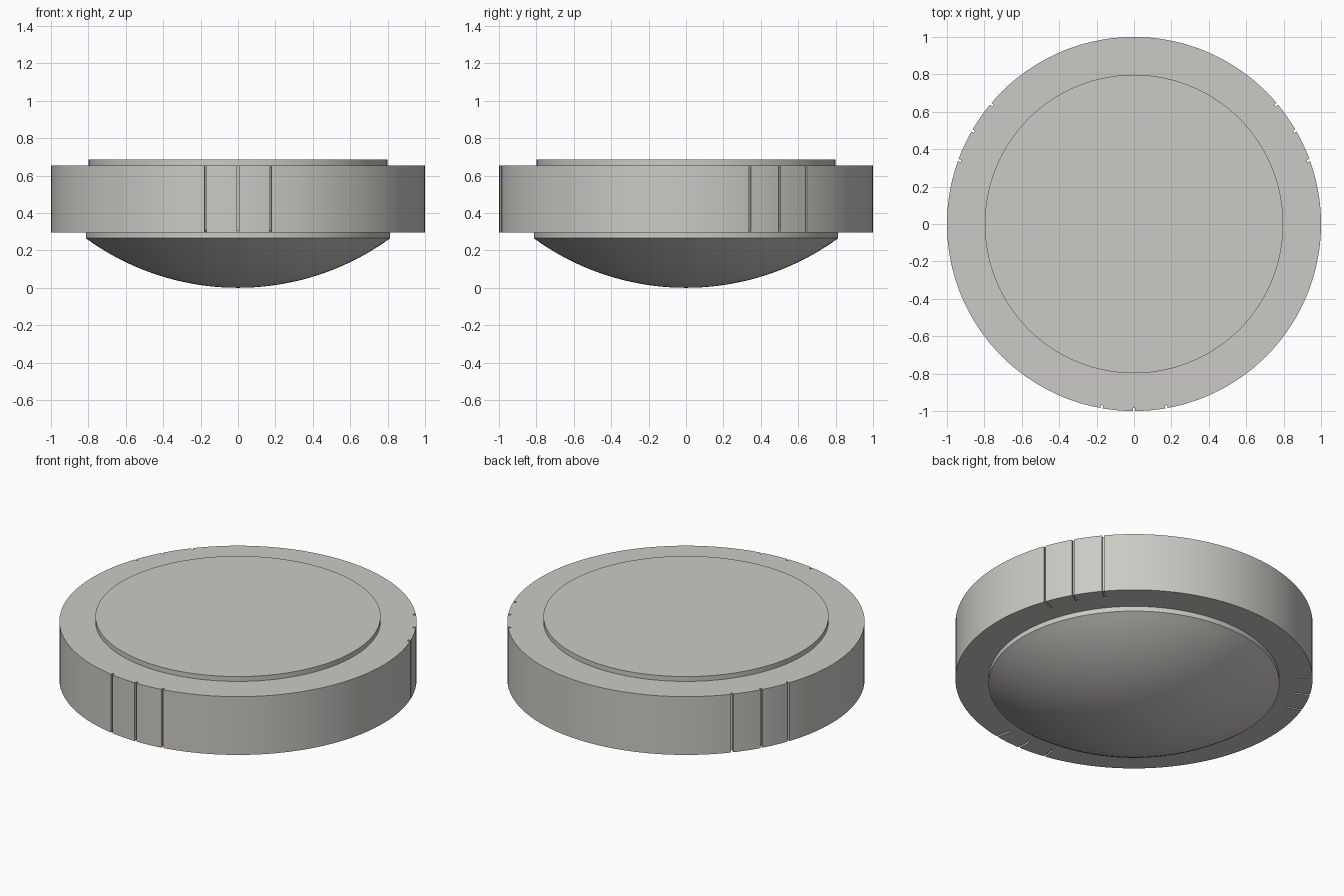
import bpy, bmesh
from math import radians, sin, cos, asin
from mathutils import Matrix, Vector

cube = bpy.data.objects.get("Cube")
if cube:
    bpy.data.objects.remove(cube)

# Single warm grey finish
grey = bpy.data.materials.new("warm_grey")
grey.use_nodes = True
colour = (0.60, 0.59, 0.56, 1)
grey.diffuse_color = colour
grey.node_tree.nodes["Principled BSDF"].inputs["Base Color"].default_value = colour

SEGMENTS = 144
BODY_LOW, BODY_HIGH = 0.295, 0.655


def add_object(name, bm):
    bmesh.ops.recalc_face_normals(bm, faces=bm.faces)
    mesh = bpy.data.meshes.new(name)
    bm.to_mesh(mesh)
    bm.free()
    mesh.materials.append(grey)
    obj = bpy.data.objects.new(name, mesh)
    bpy.context.collection.objects.link(obj)
    return obj


def smooth(obj):
    bpy.ops.object.select_all(action='DESELECT')
    obj.select_set(True)
    bpy.context.view_layer.objects.active = obj
    bpy.ops.object.shade_smooth_by_angle(angle=radians(25))


def disc(name, radius, low, high):
    bm = bmesh.new()
    bmesh.ops.create_cone(bm, cap_ends=True, segments=SEGMENTS, radius1=radius,
                          radius2=radius, depth=high - low,
                          matrix=Matrix.Translation((0, 0, (low + high) / 2)))
    return add_object(name, bm)


def lathe(name, profile):
    bm = bmesh.new()
    verts = [bm.verts.new((r, 0, z)) for r, z in profile]
    edges = [bm.edges.new(pair) for pair in zip(verts, verts[1:])]
    bmesh.ops.spin(bm, geom=verts + edges, cent=(0, 0, 0), axis=(0, 0, 1),
                   angle=radians(360), steps=SEGMENTS, use_merge=True)
    bmesh.ops.remove_doubles(bm, verts=bm.verts, dist=1e-5)
    return add_object(name, bm)


# Main body and raised top plate
body = disc("body_ring", 1.0, BODY_LOW, BODY_HIGH)
top_plate = disc("top_plate", 0.798, BODY_HIGH - 0.03, 0.685)

# Domed underside with a short straight neck
rim, rise = 0.814, 0.265
ball = (rim ** 2 + rise ** 2) / (2 * rise)
limit = asin(rim / ball)
arc = [(ball * sin(limit * i / 20), ball * (1 - cos(limit * i / 20))) for i in range(21)]
dome = lathe("domed_base", arc + [(rim, BODY_LOW + 0.01)])

# Three groups of three grooves: down the side and a little way under the rim
bm = bmesh.new()
inner, wall, outer, half = 0.91, 0.984, 1.05, 0.006
outline = [(inner, BODY_LOW - 0.05), (outer, BODY_LOW - 0.05), (outer, BODY_HIGH + 0.05),
           (wall, BODY_HIGH + 0.05), (wall, BODY_LOW + 0.01), (inner, BODY_LOW + 0.01)]
for centre in (30, 150, 270):
    for offset in (-10, 0, 10):
        turn = Matrix.Rotation(radians(centre + offset), 3, 'Z')
        face = bm.faces.new([bm.verts.new(turn @ Vector((r, -half, z))) for r, z in outline])
        extruded = bmesh.ops.extrude_face_region(bm, geom=[face], use_keep_orig=True)
        moved = [v for v in extruded["geom"] if isinstance(v, bmesh.types.BMVert)]
        bmesh.ops.translate(bm, verts=moved, vec=turn @ Vector((0, 2 * half, 0)))
cutter = add_object("groove_cutter", bm)
cutter.hide_render = True

cut = body.modifiers.new("grooves", 'BOOLEAN')
cut.operation = 'DIFFERENCE'
cut.solver = 'EXACT'
cut.object = cutter
bpy.context.view_layer.objects.active = body
bpy.ops.object.modifier_apply(modifier=cut.name)
bpy.data.objects.remove(cutter)

for part in (body, top_plate, dome):
    smooth(part)
